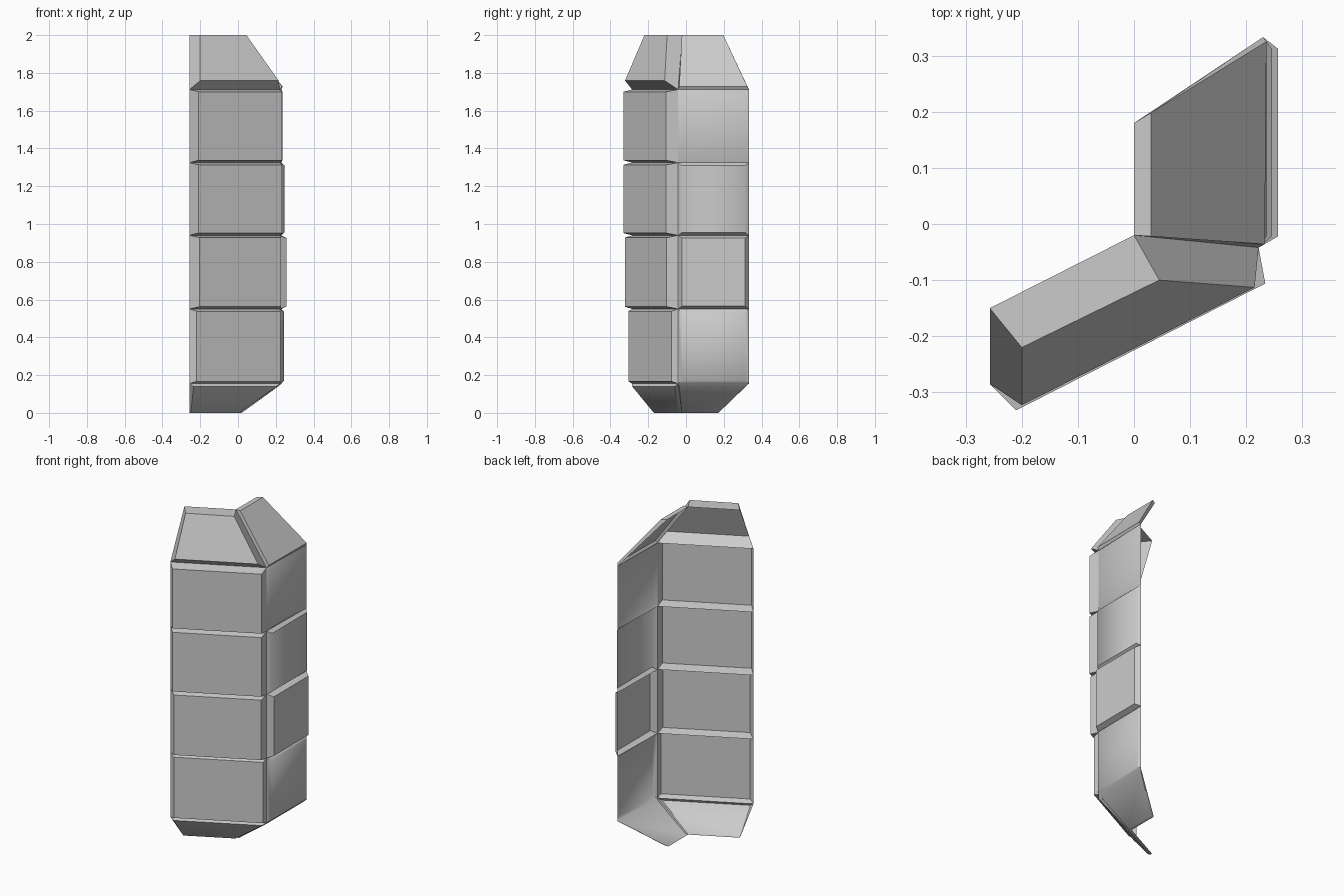
import bpy, math

if "Cube" in bpy.data.objects:
    bpy.data.objects.remove(bpy.data.objects["Cube"])

# Seam heights from the ground up, and the folded sheet's plan at each kind of seam
SEAMS = [0.155, 0.55, 0.94, 1.325, 1.712]
OUTER, CREASE, REAR = (-0.257, -0.285), (0.222, -0.042), (0.23, 0.333)
OUTER_END, CREASE_END, REAR_END = (-0.257, -0.15), (0.0, -0.02), (0.0, 0.18)


def plate(name, base, raised):
    """Raised hollow plate: base rim and raised face, both counter-clockwise from
    lower left as seen from outside. The back is open, like pressed sheet."""
    faces = [(4, 5, 6, 7)]
    for i in range(4):
        j = (i + 1) % 4
        faces.append((i, j, j + 4, i + 4))
    mesh = bpy.data.meshes.new(name)
    mesh.from_pydata(base + raised, [], faces)
    mesh.update()
    ob = bpy.data.objects.new(name, mesh)
    bpy.context.collection.objects.link(ob)
    bpy.ops.object.select_all(action='DESELECT')
    ob.select_set(True)
    bpy.context.view_layer.objects.active = ob
    bpy.ops.object.shade_smooth_by_angle(angle=math.radians(52))
    return ob


def ring(low_l, low_r, z0, top_l, top_r, z1):
    return [(*low_l, z0), (*low_r, z0), (*top_r, z1), (*top_l, z1)]


# Four rows of wall plates, bottom to top: front left edge, front right edge, side bulge
rows = [((-0.22, -0.305), (0.225, -0.078), 0.243),
        ((-0.205, -0.323), (0.228, -0.102), 0.257),
        ((-0.21, -0.332), (0.234, -0.106), 0.246),
        ((-0.21, -0.332), (0.234, -0.106), 0.236)]
for i, (left, right, bulge) in enumerate(rows):
    z0, z1 = SEAMS[i], SEAMS[i + 1]
    plate(f"front_wall_plate_{i + 1}",
          ring(OUTER, CREASE, z0, OUTER, CREASE, z1),
          ring(left, right, z0 + 0.012, left, right, z1 - 0.012))
    a, b = (bulge, -0.022), (bulge, 0.312)
    plate(f"side_wall_plate_{i + 1}",
          ring(CREASE, REAR, z0, CREASE, REAR, z1),
          ring(a, b, z0 + 0.015, a, b, z1 - 0.015))

# Top plates lean inward
z = SEAMS[-1]
plate("front_top_plate",
      ring(OUTER, CREASE, z, OUTER_END, CREASE_END, 2.0),
      ring((-0.2, -0.323), (0.215, -0.113), z + 0.047, (-0.2, -0.22), (0.045, -0.1), 2.0))
plate("side_top_plate",
      ring(CREASE, REAR, z, CREASE_END, REAR_END, 2.0),
      ring((0.233, -0.036), (0.236, 0.325), z + 0.015, (0.03, -0.022), (0.03, 0.198), 2.0))

# Bottom plates tuck inward and under
z = SEAMS[0]
plate("front_bottom_plate",
      ring(OUTER_END, CREASE_END, 0.0, OUTER, CREASE, z),
      ring((-0.25, -0.17), (0.008, -0.037), 0.0, (-0.235, -0.285), (0.205, -0.06), z - 0.015))
plate("side_bottom_plate",
      ring(CREASE_END, (0.0, 0.17), 0.0, CREASE, REAR, z),
      ring((0.02, -0.022), (0.02, 0.172), 0.0, (0.215, -0.036), (0.217, 0.318), z - 0.012))
